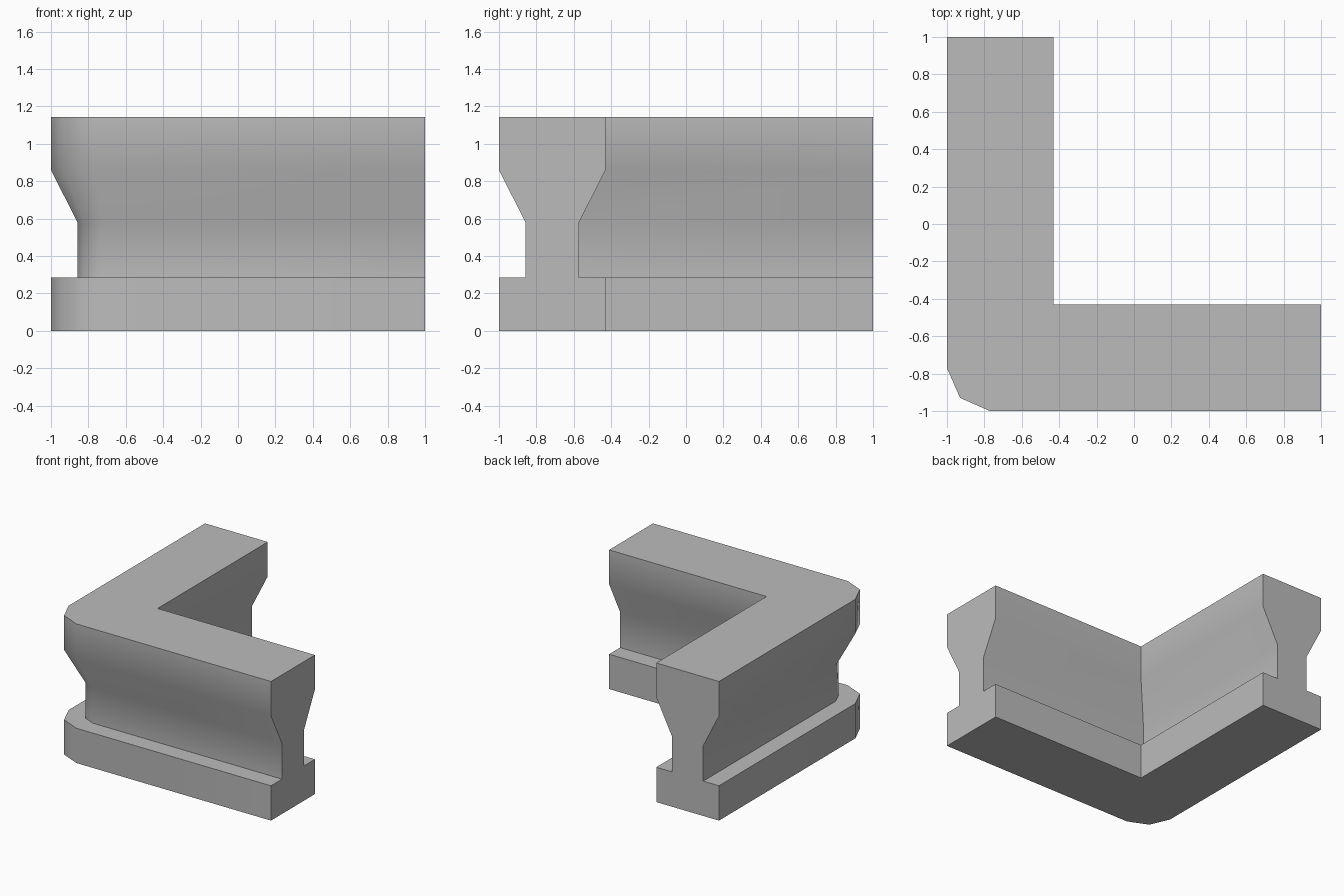
import bpy, bmesh, math

cube = bpy.data.objects.get("Cube")
if cube:
    bpy.data.objects.remove(cube, do_unlink=True)

# Single stone colour
stone = bpy.data.materials.new("stone grey")
stone.use_nodes = True
colour = (0.5, 0.5, 0.5, 1.0)
stone.diffuse_color = colour
stone.node_tree.nodes["Principled BSDF"].inputs["Base Color"].default_value = colour

INNER = -0.43
# Wall section: (inset, height) from the foot, past the neck, up to the head
SECTION = [(0, 0), (0, 0.286), (0.143, 0.286), (0.143, 0.578), (0, 0.86), (0, 1.143)]


def plan(d):
    """L-shaped outline with a chamfered outer corner, inset by d."""
    o = -1 + d
    start = -0.77 + 0.35 * d
    mid = -0.93 + 0.8 * d
    i = INNER - d
    return [(o, 1), (o, start), (mid, mid), (start, o), (1, o), (1, i), (i, i), (i, 1)]


bm = bmesh.new()
rings = [[bm.verts.new((x, y, z)) for x, y in plan(d)] for d, z in SECTION]

# Side walls and ledges, leaving the two wall ends open
for low, high in zip(rings, rings[1:]):
    for a, b in ((0, 1), (1, 2), (2, 3), (3, 4), (5, 6), (6, 7)):
        bm.faces.new((low[a], low[b], high[b], high[a]))

# Wall ends, underside and top
for a, b in ((4, 5), (7, 0)):
    bm.faces.new([r[a] for r in rings] + [r[b] for r in reversed(rings)])
bm.faces.new(rings[0])
bm.faces.new(rings[-1])
bmesh.ops.recalc_face_normals(bm, faces=bm.faces)

mesh = bpy.data.meshes.new("corner_wall")
bm.to_mesh(mesh)
bm.free()
mesh.materials.append(stone)
wall = bpy.data.objects.new("corner_wall", mesh)
bpy.context.collection.objects.link(wall)

# Soft corner and neck, crisp ledges and ends
bpy.ops.object.select_all(action="DESELECT")
wall.select_set(True)
bpy.context.view_layer.objects.active = wall
bpy.ops.object.shade_smooth_by_angle(angle=math.radians(50))
